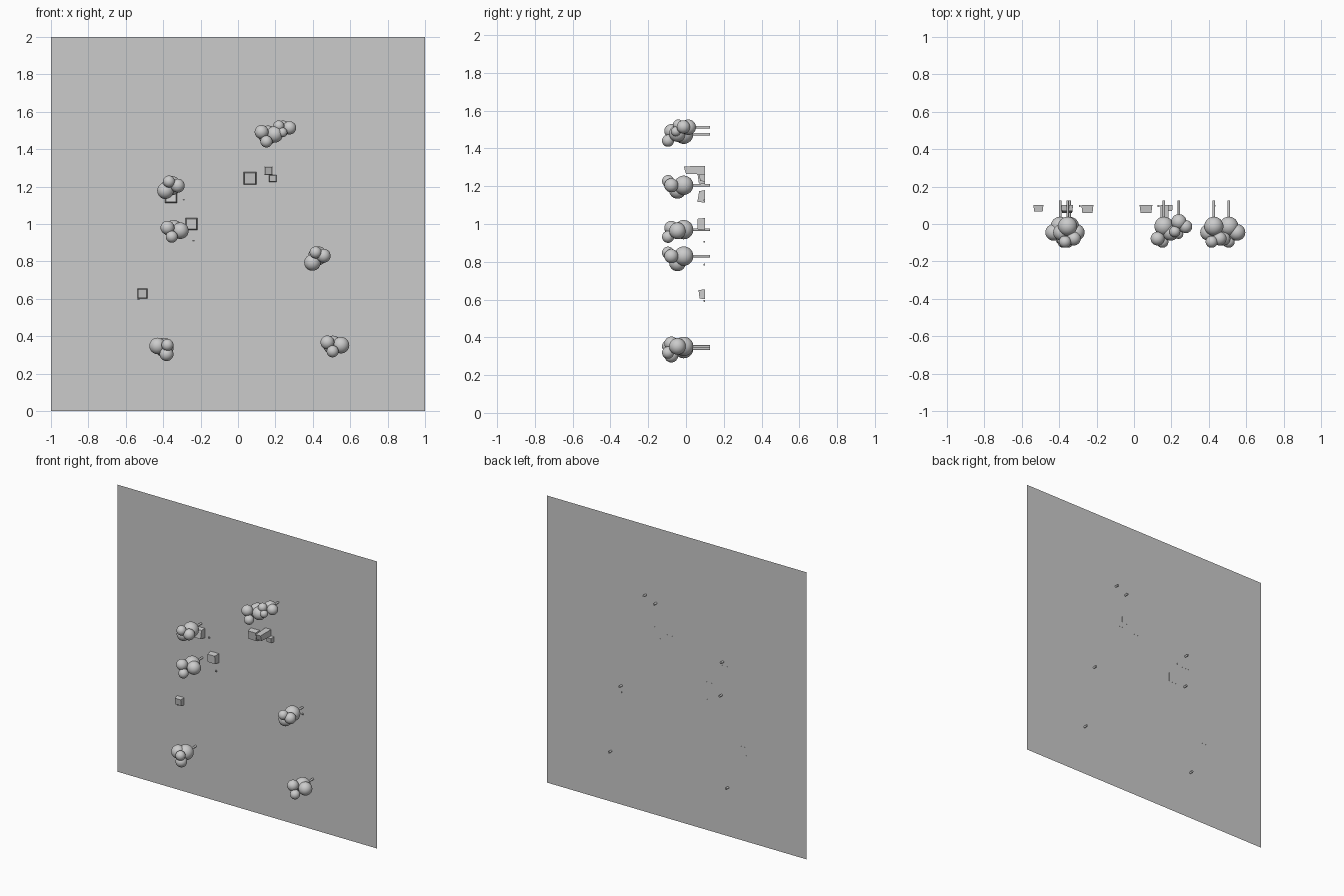
import bpy, bmesh
from math import pi
from mathutils import Matrix, Vector

if "Cube" in bpy.data.objects:
    bpy.data.objects.remove(bpy.data.objects["Cube"])

WALL_Y = 0.10


def finish(name, bm, smooth=False):
    me = bpy.data.meshes.new(name)
    bm.to_mesh(me)
    bm.free()
    for p in me.polygons:
        p.use_smooth = smooth
    ob = bpy.data.objects.new(name, me)
    bpy.context.collection.objects.link(ob)
    return ob


def ball(name, x, y, z, r):
    bm = bmesh.new()
    bmesh.ops.create_uvsphere(bm, u_segments=32, v_segments=16, radius=r,
                              matrix=Matrix.Translation((x, y, z)))
    finish(name, bm, True)


def stem(name, x, z, y0, y1, r):
    bm = bmesh.new()
    m = Matrix.Translation((x, (y0 + y1) / 2, z)) @ Matrix.Rotation(pi / 2, 4, 'X')
    bmesh.ops.create_cone(bm, cap_ends=True, segments=12, radius1=r, radius2=r,
                          depth=y1 - y0, matrix=m)
    finish(name, bm)


def block(name, x, z, sx, sz, y_bottom, y_top):
    # wall block with a slightly narrowed, slanted front
    bm = bmesh.new()
    bmesh.ops.create_cube(bm, size=1)
    for v in bm.verts:
        front = v.co.y < 0
        k = 0.86 if front else 1.0
        y = (y_top if v.co.z > 0 else y_bottom) if front else WALL_Y + 0.001
        v.co = Vector((x + v.co.x * sx * k, y, z + v.co.z * sz * k))
    finish(name, bm)


# wall panel: a single thin sheet
bm = bmesh.new()
bm.faces.new([bm.verts.new(c) for c in
              ((-1, WALL_Y, 0), (1, WALL_Y, 0), (1, WALL_Y, 2), (-1, WALL_Y, 2))])
finish("wall_panel", bm)

# ball clusters: stem x, z, scale, then front offsets of the medium, small and tiny ball
clusters = [
    (0.160, 1.475, 1.0, (0.036, 0.004), (-0.034, 0.017), (-0.008, -0.034)),
    (0.240, 1.512, 0.8, (0.036, 0.002), (-0.022, 0.012), (-0.002, -0.022)),
    (-0.355, 1.205, 1.0, (-0.033, -0.027), (0.033, 0.000), (-0.014, 0.022)),
    (-0.345, 0.970, 1.0, (0.037, -0.006), (-0.032, 0.010), (-0.009, -0.038)),
    (0.427, 0.830, 1.0, (-0.029, -0.036), (0.031, 0.000), (-0.012, 0.018)),
    (-0.395, 0.340, 1.0, (-0.035, 0.008), (0.013, -0.036), (0.018, 0.013)),
    (0.507, 0.352, 1.0, (0.044, 0.000), (-0.029, 0.015), (-0.001, -0.033)),
]
for i, (x, z, s, *offs) in enumerate(clusters, 1):
    ball(f"cluster_{i}_core", x, -0.012 if s == 1 else 0.012, z, 0.051 * s)
    for part, (dx, dz), y, r in zip(("medium", "small", "tiny"), offs,
                                    (-0.045, -0.078, -0.095),
                                    (0.044, 0.037, 0.032)):
        ball(f"cluster_{i}_{part}", x + dx, y if s == 1 else y * 0.8 + 0.022,
             z + dz, r * s)
    stem(f"cluster_{i}_stem", x, z, 0.0, 0.126, 0.007)

# wall blocks
for i, b in enumerate([
    (0.064, 1.244, 0.068, 0.068, 0.068, 0.060),
    (0.163, 1.285, 0.044, 0.046, 0.000, -0.012),
    (0.186, 1.244, 0.042, 0.038, 0.075, 0.070),
    (-0.358, 1.146, 0.064, 0.066, 0.060, 0.070),
    (-0.249, 1.000, 0.064, 0.064, 0.062, 0.060),
    (-0.511, 0.628, 0.053, 0.052, 0.072, 0.066),
], 1):
    block(f"wall_block_{i}", *b)

# tiny studs beside the blocks
for i, (x, z) in enumerate([(-0.238, 0.906), (0.131, 1.231), (-0.532, 0.593),
                            (-0.29, 1.125), (0.43, 0.785)], 1):
    block(f"tiny_stud_{i}", x, z, 0.010, 0.010, 0.092, 0.092)
